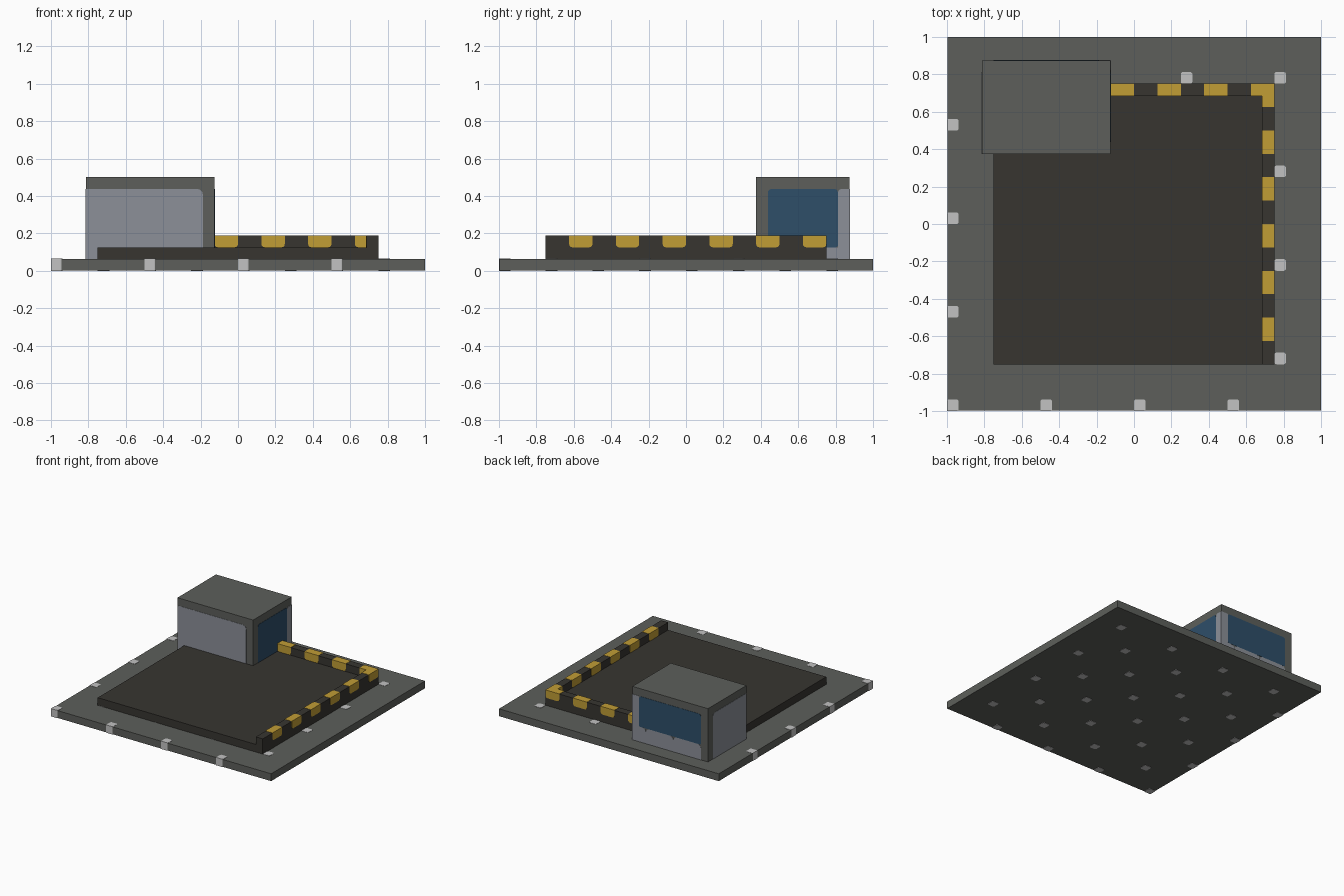
import bpy, bmesh, math
from mathutils import Vector

cube = bpy.data.objects.get("Cube")
if cube:
    bpy.data.objects.remove(cube, do_unlink=True)


def material(name, hex_colour):
    srgb = [int(hex_colour[i:i + 2], 16) / 255 for i in (0, 2, 4)]
    lin = [c / 12.92 if c < 0.04045 else ((c + 0.055) / 1.055) ** 2.4 for c in srgb]
    m = bpy.data.materials.new(name)
    m.use_nodes = True
    m.diffuse_color = (*lin, 1)
    m.node_tree.nodes["Principled BSDF"].inputs["Base Color"].default_value = (*lin, 1)
    return m


GREY = material("concrete_grey", "5d5f5b")
DARK = material("dark_asphalt", "373530")
YELLOW = material("warning_yellow", "c19d35")
WHITE = material("light_white", "c2c2c2")
PANEL = material("pale_steel", "8c9098")
BLUE = material("window_blue", "2e4e69")

U = 0.0625   # building module
E = 0.002    # how far painted plates stand out


def prism(name, axis, u, v, w, mat, radii=(0, 0, 0, 0)):
    """Extrude a rounded rectangle (u, v ranges) along an axis over range w.
    Corner radii run bottom-left, bottom-right, top-right, top-left."""
    place = {"x": lambda a, b, c: (c, a, b),
             "y": lambda a, b, c: (a, c, b),
             "z": lambda a, b, c: (a, b, c)}[axis]
    corners = [(u[0], v[0], 1, 1), (u[1], v[0], -1, 1),
               (u[1], v[1], -1, -1), (u[0], v[1], 1, -1)]
    outline = []
    for i, (a, b, sa, sb) in enumerate(corners):
        r = radii[i]
        if r == 0:
            outline.append((a, b))
            continue
        for k in range(4):
            t = math.radians(180 + 90 * i + 30 * k)
            outline.append((a + sa * r + r * math.cos(t), b + sb * r + r * math.sin(t)))
    bm = bmesh.new()
    face = bm.faces.new([bm.verts.new(place(a, b, w[0])) for a, b in outline])
    ext = bmesh.ops.extrude_face_region(bm, geom=[face])
    moved = [g for g in ext["geom"] if isinstance(g, bmesh.types.BMVert)]
    bmesh.ops.translate(bm, verts=moved, vec=Vector(place(0, 0, w[1] - w[0])))
    bmesh.ops.recalc_face_normals(bm, faces=bm.faces)
    mesh = bpy.data.meshes.new(name)
    bm.to_mesh(mesh)
    bm.free()
    mesh.materials.append(mat)
    obj = bpy.data.objects.new(name, mesh)
    bpy.context.collection.objects.link(obj)
    return obj


# Base slab and raised landing pad
prism("base_slab", "z", (-1 + E, 1), (-1 + E, 1), (E, U), GREY)
prism("landing_pad", "z", (-0.75, 0.75), (-0.75, 0.75), (U, 2 * U), DARK)

# Lights set through the slab on two staggered grids
for start in (-1, -0.75):
    for i in range(4):
        for j in range(4):
            x, y = start + 0.5 * i, start + 0.5 * j
            prism("slab_light", "z", (x, x + U), (y, y + U), (0, U + E), WHITE,
                  (0 if start == -1 else 0.012, 0.012, 0.012, 0.012))

# Kerbs along the left and back edges of the pad
prism("kerb_side", "z", (0.75 - U, 0.75), (-0.75, 0.75), (2 * U, 3 * U), DARK)
prism("kerb_back", "z", (-2 * U, 0.75 - U), (0.75 - U, 0.75), (2 * U, 3 * U), DARK)

# Yellow warning blocks wrapped over the kerbs
across = (0.75 - U - E, 0.75 + E)
height = (2 * U, 3 * U + E)
round_bottom = (0.018, 0.018, 0, 0)
for k in range(6):
    start = 0.625 - 0.25 * k
    span = (start, start + 0.125)
    prism("side_stripe", "x", span, height, across, YELLOW, round_bottom)
    if k < 4:
        prism("back_stripe", "y", span, height, across, YELLOW, round_bottom)

# Control hut: solid block, with roof edge and two posts left bare
X0, X1, Y0, Y1 = -0.8125, -0.125, 0.375, 0.875
TOP = 0.4375
prism("hut_body", "z", (X0, X1), (Y0, Y1), (U, 0.5), GREY)
front, back = (Y0 - E, Y0), (Y1, Y1 + E)
left, right = (X1, X1 + E), (X0 - E, X0)
R = 0.03

# Pale wall panels
prism("hut_front_panel", "y", (X0, X1 - U), (U, TOP), front, PANEL, (0, 0, R, 0))
prism("hut_right_panel", "x", (Y0, Y1 - U), (U, TOP), right, PANEL, (0, 0, R, 0))
prism("hut_left_corner_panel", "x", (Y1 - U, Y1), (U, TOP), left, PANEL, (0, 0, 0, 0.02))
prism("hut_left_lower_panel", "x", (0.75, Y1 - U), (U, 2 * U), left, PANEL)
prism("hut_back_corner_panel", "y", (X1 - U, X1), (U, TOP), back, PANEL, (0, 0, 0, 0))
for a, b in ((-0.75, -0.5), (-0.5, -0.25), (-0.25, X1 - U)):
    prism("hut_back_lower_panel", "y", (a, b), (U, 3 * U), back, PANEL,
          (0, 0, 0 if b > -0.2 else R, R))

# Windows
prism("hut_left_window", "x", (Y0 + U, Y1 - U), (2 * U, TOP), left, BLUE, (0, 0.012, 0.02, 0.02))
prism("hut_back_window", "y", (-0.75, X1 - U), (3 * U, TOP), back, BLUE, (0.012, 0.012, 0.02, 0.02))
